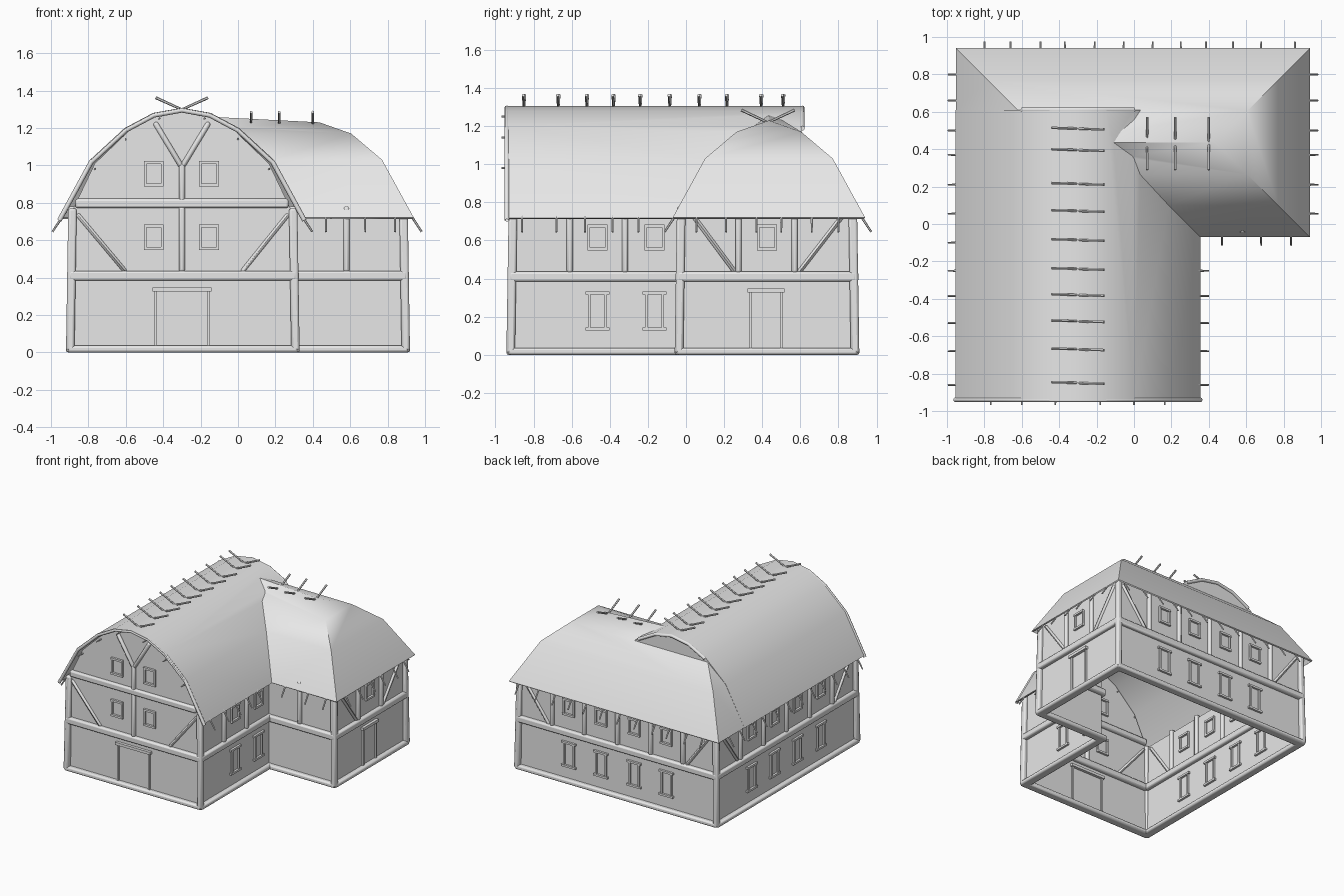
import bpy, bmesh, math
from mathutils import Vector, Matrix

cube = bpy.data.objects.get("Cube")
if cube:
    bpy.data.objects.remove(cube, do_unlink=True)

grey = bpy.data.materials.new("plain grey")
grey.use_nodes = True
grey.diffuse_color = (0.8, 0.8, 0.8, 1)
grey.node_tree.nodes["Principled BSDF"].inputs["Base Color"].default_value = (0.8, 0.8, 0.8, 1)


def finish(name, bm, bevel=0, angle=40):
    bmesh.ops.recalc_face_normals(bm, faces=bm.faces)
    mesh = bpy.data.meshes.new(name)
    bm.to_mesh(mesh)
    bm.free()
    return link(name, mesh, bevel, angle)


def link(name, data, bevel=0, angle=40):
    data.materials.clear()
    data.materials.append(grey)
    ob = bpy.data.objects.new(name, data)
    bpy.context.collection.objects.link(ob)
    if bevel:
        mod = ob.modifiers.new("bevel", "BEVEL")
        mod.width, mod.segments = bevel, 2
    if ob.type == "MESH":
        bpy.ops.object.select_all(action="DESELECT")
        ob.select_set(True)
        bpy.context.view_layer.objects.active = ob
        bpy.ops.object.shade_smooth_by_angle(angle=math.radians(angle))
    return ob


def beam(bm, a, b, width, depth, normal):
    a, b, n = Vector(a), Vector(b), Vector(normal)
    axis = b - a
    side = axis.normalized().cross(n)
    m = Matrix((n * depth, side * width, axis)).transposed().to_4x4()
    m.translation = (a + b) / 2
    bmesh.ops.create_cube(bm, size=1, matrix=m)


def stick(bm, a, b, r=0.006):
    a, b = Vector(a), Vector(b)
    m = (b - a).to_track_quat("Z", "Y").to_matrix().to_4x4()
    m.translation = (a + b) / 2
    bmesh.ops.create_cone(bm, segments=6, radius1=r, radius2=r * 0.8, cap_ends=True,
                          depth=(b - a).length, matrix=m)


# Roof: a barrel-like gable wing joined to a hipped cross wing
CX = -0.3
MAIN = [(0.655, 0.718), (0.485, 1.03), (0.3, 1.2), (0.15, 1.28), (0, 1.307)]
HIP = [(0, 0.72), (0.17, 1.03), (0.335, 1.17)]


def arch(points):
    return [(CX - h, z) for h, z in points] + [(CX + h, z) for h, z in points[-2::-1]]


bm = bmesh.new()
front = [bm.verts.new((x, -0.95, z)) for x, z in arch(MAIN)]
cap = bm.faces.new(front)
ext = bmesh.ops.extrude_face_region(bm, geom=[cap])["geom"]
bmesh.ops.translate(bm, vec=(0, 1.56, 0), verts=[v for v in ext if isinstance(v, bmesh.types.BMVert)])
if cap not in bm.faces:
    bm.faces.new(front)
bmesh.ops.holes_fill(bm, edges=bm.edges)
main_roof = finish("main_roof_helper", bm)

bm = bmesh.new()
rings = []
for d, z in HIP:
    x0, x1, y0, y1 = -0.953 + d, 0.94 - d, -0.07 + d, 0.94 - d
    rings.append([bm.verts.new((x, y, z)) for x, y in ((x0, y0), (x1, y0), (x1, y1), (x0, y1))])
for low, high in zip(rings, rings[1:]):
    for i in range(4):
        j = (i + 1) % 4
        bm.faces.new((low[i], low[j], high[j], high[i]))
a, b = bm.verts.new((-0.448, 0.435, 1.275)), bm.verts.new((0.435, 0.435, 1.23))
p, q, r, s = rings[-1]
for f in ((p, q, b), (p, b, a), (q, r, b), (r, s, a), (r, a, b), (s, p, a)):
    bm.faces.new(f)
bm.faces.new(rings[0][::-1])
hip_roof = finish("hip_roof_helper", bm)

join = main_roof.modifiers.new("join", "BOOLEAN")
join.operation, join.solver, join.object = "UNION", "EXACT", hip_roof
deps = bpy.context.evaluated_depsgraph_get()
joined = bpy.data.meshes.new_from_object(main_roof.evaluated_get(deps))
for helper in (main_roof, hip_roof):
    bpy.data.objects.remove(helper, do_unlink=True)
bm = bmesh.new()
bm.from_mesh(joined)
bm.normal_update()
opened = [f for f in bm.faces if f.normal.z < -0.9
          or (f.normal.y < -0.9 and f.calc_center_median().y < -0.9)]
bmesh.ops.delete(bm, geom=opened, context="FACES")
bm.to_mesh(joined)
bm.free()
roof = link("roof", joined)
thick = roof.modifiers.new("thickness", "SOLIDIFY")
thick.thickness, thick.offset = 0.012, -1

# Bent poles along the gable edge and the small rear gablet
for name, y, points in (("gable_edge_pole", -0.94, MAIN), ("rear_gablet_pole", 0.61, MAIN[2:])):
    curve = bpy.data.curves.new(name, "CURVE")
    curve.dimensions, curve.bevel_depth, curve.bevel_resolution = "3D", 0.013, 2
    spline = curve.splines.new("POLY")
    pts = arch(points)
    spline.points.add(len(pts) - 1)
    for pt, (x, z) in zip(spline.points, pts):
        pt.co = (x, y, z - 0.012, 1)
    link(name, curve)

# Walls: L-shaped shell plus the arched gable
X0, X1, Y0, Y1, NX, NY = -0.885, 0.885, -0.908, 0.875, 0.295, -0.025
OUTLINE = [(X0, Y0), (NX, Y0), (NX, NY), (X1, NY), (X1, Y1), (X0, Y1)]
bm = bmesh.new()
low = [bm.verts.new((x, y, 0.005)) for x, y in OUTLINE]
top = [bm.verts.new((x, y, 0.76)) for x, y in OUTLINE]
for i in range(6):
    j = (i + 1) % 6
    bm.faces.new((low[i], low[j], top[j], top[i]))
finish("walls", bm)
bm = bmesh.new()
inner = [(0.585, 0.76)] + [(h * 0.96, z - 0.02) for h, z in MAIN[1:]]
bm.faces.new([bm.verts.new((x, Y0, z)) for x, z in arch(inner)])
finish("gable_wall", bm)


class Side:
    """One wall: u is the x or y position along it."""
    def __init__(self, axis, plane, out):
        self.axis, self.plane = axis, plane
        self.n = (0, out, 0) if axis == "x" else (out, 0, 0)

    def at(self, u, z):
        return (u, self.plane, z) if self.axis == "x" else (self.plane, u, z)

    def bar(self, bm, u0, z0, u1, z1, w=0.032, d=0.045):
        beam(bm, self.at(u0, z0), self.at(u1, z1), w, d, self.n)

    def frame(self, bm, u, z, w, h, ledge=0.0):
        for k in (-1, 1):
            self.bar(bm, u + k * w / 2, z - h / 2, u + k * w / 2, z + h / 2, 0.014, 0.026)
            self.bar(bm, u - w / 2 - 0.007 - ledge, z + k * h / 2,
                     u + w / 2 + 0.007 + ledge, z + k * h / 2, 0.016, 0.034)

    def door(self, bm, u, w):
        for k in (-1, 1):
            self.bar(bm, u + k * w / 2, 0.03, u + k * w / 2, 0.33, 0.014, 0.026)
        self.bar(bm, u - w / 2 - 0.018, 0.337, u + w / 2 + 0.018, 0.337, 0.022, 0.045)


GRID = [-0.61, -0.32, -0.02, 0.275, 0.57]
WINDOWS = [-0.465, -0.165, 0.13, 0.425]
BACK = [-0.44, -0.15, 0.15, 0.44]
# name, side, ends, upper posts, upper windows, lower windows, braces (post end, beam end), door
SIDES = [
    ("front", Side("x", Y0, -1), (X0, NX), [CX], [-0.45, -0.155], [], [(-0.86, -0.6), (0.27, 0.02)], (CX, 0.28)),
    ("inner_right", Side("y", NX, 1), (Y0, NY), GRID[:2], WINDOWS[:2], WINDOWS[:2], [], None),
    ("wing_front", Side("x", NY, -1), (NX, X1), [0.58], [], [], [], None),
    ("wing_right", Side("y", X1, 1), (NY, Y1), GRID[3:], WINDOWS[3:], [], [(0.03, 0.26), (0.83, 0.59)], (0.42, 0.16)),
    ("back", Side("x", Y1, 1), (X0, X1), [-0.59, -0.3, 0, 0.3, 0.59], BACK, BACK, [(-0.85, -0.62), (0.85, 0.62)], None),
    ("left", Side("y", X0, -1), (Y0, Y1), GRID, WINDOWS, WINDOWS, [(-0.86, -0.64), (0.83, 0.6)], None),
]
for name, side, (u0, u1), posts, upper, lower, braces, door in SIDES:
    bm = bmesh.new()
    side.bar(bm, u0 - 0.025, 0.018, u1 + 0.025, 0.018, 0.036, 0.07)
    side.bar(bm, u0 - 0.02, 0.41, u1 + 0.02, 0.41, 0.052, 0.06)
    for u in posts:
        side.bar(bm, u, 0.43, u, 0.78)
    for u, v in braces:
        side.bar(bm, u, 0.74, v, 0.43, 0.024, 0.03)
    if name == "front":
        # gable timbers
        side.bar(bm, -0.87, 0.797, 0.27, 0.797, 0.05, 0.05)
        side.bar(bm, CX, 0.8, CX, 1.01)
        for k in (-1, 1):
            side.bar(bm, CX, 0.99, CX + k * 0.145, 1.23, 0.028, 0.04)
    finish(name + "_timbers", bm, 0.012)
    bm = bmesh.new()
    for u in upper:
        side.frame(bm, u, 0.615, 0.092, 0.12)
        if name == "front":
            side.frame(bm, u, 0.955, 0.092, 0.12)
    for u in lower:
        side.frame(bm, u, 0.23, 0.085, 0.19, 0.014)
    if door:
        side.door(bm, *door)
    if len(bm.verts):
        finish(name + "_frames", bm)
    else:
        bm.free()

# Corner posts, leaning slightly inward
bm = bmesh.new()
for x, y in OUTLINE:
    if (x, y) != (NX, NY):
        sx = 0.012 if x > 0 else -0.012
        sy = 0.012 if y > 0 else -0.012
        beam(bm, (x + sx, y + sy, 0.01), (x, y, 0.77), 0.045, 0.045, (1, 0, 0))
finish("corner_posts", bm, 0.012)

# Crossed sticks on both ridges
bm = bmesh.new()
for y in (-0.85, -0.67, -0.52, -0.38, -0.24, -0.085, 0.07, 0.215, 0.395, 0.51):
    for k in (-1, 1):
        stick(bm, (CX + k * 0.14, y - k * 0.004, 1.362), (CX - k * 0.03, y, 1.285), 0.008)
for x in (0.07, 0.22, 0.4):
    for k in (-1, 1):
        stick(bm, (x, 0.43 + k * 0.14, 1.285), (x, 0.43 - k * 0.03, 1.205), 0.008)
finish("ridge_sticks", bm)

# Rafter tips under the eaves and purlin tips at the gable
bm = bmesh.new()
SPOTS = [-0.86, -0.68, -0.53, -0.385, -0.25, -0.1, 0.055, 0.21, 0.37, 0.5, 0.66, 0.8]


def tips(spots, edge, out, along_x):
    for u in spots:
        ends = [(edge - out * 0.03, 0.755), (edge + out * 0.042, 0.645)]
        stick(bm, *[(u, e, z) if along_x else (e, u, z) for e, z in ends], 0.007)


tips(SPOTS, -0.95, -1, False)
tips(SPOTS[:5], 0.355, 1, False)
tips(SPOTS[6:], 0.94, 1, False)
tips([-u for u in SPOTS], 0.93, 1, True)
tips([0.47, 0.68, 0.84], -0.07, -1, True)
for h, z in ((0.465, 0.98), (0.3, 1.14), (0.12, 1.25)):
    for k in (-1, 1):
        stick(bm, (CX + k * h, -0.9, z), (CX + k * h, -0.968, z))
finish("rafter_tips", bm)
